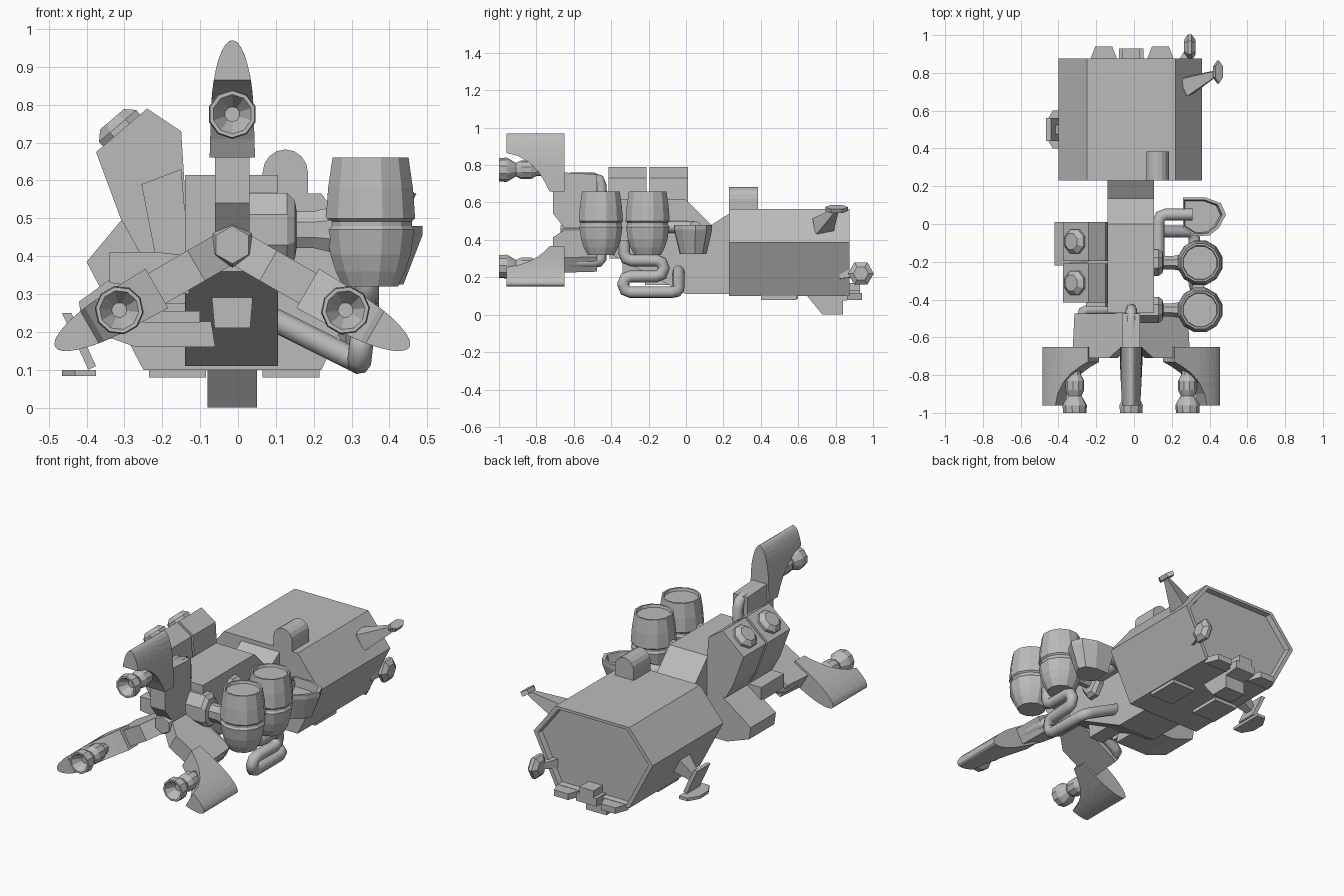
import bpy, bmesh, math
from mathutils import Matrix, Vector

if "Cube" in bpy.data.objects:
    bpy.data.objects.remove(bpy.data.objects["Cube"])

grey = bpy.data.materials.new("hull_grey")
grey.diffuse_color = (0.5, 0.5, 0.5, 1)
grey.use_nodes = True
grey.node_tree.nodes["Principled BSDF"].inputs["Base Color"].default_value = grey.diffuse_color
CX = -0.015          # centre line of the ship
HUB_Z = 0.43         # height of the engine hub


def loft(name, rings, mat=None):
    """Skin a list of equal-length rings and cap both ends."""
    bm = bmesh.new()
    vs = [[bm.verts.new(p) for p in r] for r in rings]
    n = len(vs[0])
    for a, b in zip(vs, vs[1:]):
        for i in range(n):
            bm.faces.new((a[i], a[(i + 1) % n], b[(i + 1) % n], b[i]))
    bm.faces.new(vs[0])
    bm.faces.new(vs[-1])
    if mat:
        bm.transform(mat)
    bmesh.ops.recalc_face_normals(bm, faces=bm.faces)
    me = bpy.data.meshes.new(name)
    bm.to_mesh(me)
    bm.free()
    me.materials.append(grey)
    ob = bpy.data.objects.new(name, me)
    bpy.context.collection.objects.link(ob)
    return ob


def place(axis, u, v, w):
    return {'x': (w, u, v), 'y': (u, w, v), 'z': (u, v, w)}[axis]


def prism(name, pts, axis, a, b, mat=None):
    return loft(name, [[place(axis, u, v, w) for u, v in pts] for w in (a, b)], mat)


def box(name, x0, x1, y0, y1, z0, z1):
    return prism(name, [(x0, y0), (x1, y0), (x1, y1), (x0, y1)], 'z', z0, z1)


def lathe(name, prof, n, axis='z', mat=None):
    """Profile of (position along axis, radius)."""
    ang = [2 * math.pi * (i + 0.5) / n for i in range(n)]
    return loft(name, [[place(axis, r * math.cos(t), r * math.sin(t), w) for t in ang]
                       for w, r in prof], mat)


def tube(name, pts, r, mat=None):
    """Round pipe through points with rounded corners."""
    P = [Vector(p) for p in pts]
    path = [P[0]]
    for a, b, c in zip(P, P[1:], P[2:]):
        p = b + (a - b).normalized() * min(0.04, (a - b).length * 0.48)
        q = b + (c - b).normalized() * min(0.04, (c - b).length * 0.48)
        path += [p, (p + q + 2 * b) / 4, q]
    path.append(P[-1])
    cu = bpy.data.curves.new(name, 'CURVE')
    cu.dimensions = '3D'
    cu.bevel_depth = r
    cu.bevel_resolution = 2
    cu.use_fill_caps = True
    sp = cu.splines.new('POLY')
    sp.points.add(len(path) - 1)
    for s, p in zip(sp.points, path):
        s.co = (*((mat @ p) if mat else p), 1)
    cu.materials.append(grey)
    ob = bpy.data.objects.new(name, cu)
    bpy.context.collection.objects.link(ob)
    bpy.ops.object.select_all(action='DESELECT')
    ob.select_set(True)
    bpy.context.view_layer.objects.active = ob
    bpy.ops.object.convert(target='MESH')


# cargo hold: hexagonal prism with recessed rear door
hexa = [(-0.25, 0.1), (0.22, 0.1), (0.36, 0.385), (0.22, 0.565), (-0.25, 0.565), (-0.4, 0.385)]
loft("cargo_hold", [[(-0.02 + (x + 0.02) * s, y, 0.34 + (z - 0.34) * s) for x, z in hexa]
                    for y, s in ((0.23, 1), (0.875, 1), (0.875, 0.93), (0.845, 0.91))])

# neck with sloping belly
prism("neck", [(-0.47, 0.36), (-0.47, 0.615), (0, 0.615), (0.135, 0.48), (0.23, 0.54),
               (0.23, 0.11), (0, 0.11)], 'x', -0.14, 0.105)
loft("belly_block", [[(CX - w, y, z) for y in (-0.34, -0.12)] + [(CX + w, y, z) for y in (-0.12, -0.34)]
                     for w, z in ((0.047, 0.21), (0.06, 0.36))])

# engine hub with three identical arms
lathe("engine_hub", [(-0.67, 0.05), (-0.65, 0.06), (-0.45, 0.06)], 6, 'y',
      Matrix.Translation((CX, 0, HUB_Z)))


def half_width(r):
    w = 0.06 - 0.03 * (r - 0.23)
    return w * math.sqrt(max(0.0004, 1 - ((r - 0.36) / 0.18) ** 2)) if r > 0.36 else w


for side, deg in (("top", 0), ("right", 120), ("left", -120)):
    M = Matrix.Translation((CX, 0, HUB_Z)) @ Matrix.Rotation(math.radians(deg), 4, 'Y')
    prism(side + "_engine_arm", [(-0.71, 0.11), (-0.71, 0.235), (-0.65, 0.235), (-0.65, 0.33),
                                 (-0.475, 0.32), (-0.475, 0.02), (-0.64, 0.02)],
          'x', -0.046, 0.046, M)
    tube(side + "_arm_pipe", [(0, -0.62, 0.3), (0, -0.455, 0.3), (0, -0.45, 0.1)], 0.03, M)
    # fin: rounded outer edge, curved cut on the lower front
    rings = []
    for y, r0 in ((-0.96, 0.435), (-0.9, 0.42), (-0.84, 0.385), (-0.79, 0.335),
                  (-0.755, 0.28), (-0.73, 0.23), (-0.65, 0.23)):
        rs = [r0 + (0.54 - r0) * math.sin(i * math.pi / 18) for i in range(10)]
        rings.append([(-half_width(r), y, r) for r in rs] +
                     [(half_width(r), y, r) for r in reversed(rs)])
    loft(side + "_engine_fin", rings, M)
    lathe(side + "_nozzle", [(-0.72, 0.03), (-0.8, 0.034), (-0.83, 0.05), (-0.88, 0.05),
                             (-0.91, 0.036), (-0.945, 0.058), (-0.96, 0.065), (-1, 0.062),
                             (-1, 0.052), (-0.95, 0.02)], 10, 'y',
          M @ Matrix.Translation((0, 0, 0.345)))

# fuel barrels with couplings to the neck
for i, y in enumerate((-0.455, -0.205)):
    lathe(f"barrel_{i}", [(0.32, 0.075), (0.36, 0.095), (0.405, 0.11), (0.47, 0.12), (0.48, 0.113),
                          (0.492, 0.113), (0.5, 0.122), (0.58, 0.116), (0.66, 0.104),
                          (0.66, 0.094), (0.645, 0.09)], 12, 'z',
          Matrix.Translation((0.35, y, 0)))
    lathe(f"coupling_{i}", [(0.02, 0.1), (0.13, 0.1), (0.15, 0.08), (0.155, 0.05),
                            (0.2, 0.05), (0.26, 0.065)], 8, 'x',
          Matrix.Translation((0, y, 0.47)) @ Matrix.Diagonal((1, 0.75, 1.05, 1)))

# intake scoop and its feed pipe
scoop = [(0.26, 0.14), (0.38, 0.14), (0.46, 0.11), (0.487, 0.05), (0.45, -0.02), (0.4, -0.06),
         (0.33, -0.065), (0.26, -0.02)]
loft("scoop", [[(0.32 + (x - 0.32) * s, 0.04 + (y - 0.04) * s, z) for x, y in scoop]
               for z, s in ((0.325, 0.7), (0.455, 1), (0.48, 1), (0.48, 0.88), (0.43, 0.82))])
tube("scoop_pipe", [(0.13, -0.24, 0.47), (0.13, 0.05, 0.47), (0.31, 0.05, 0.47)], 0.032)

# serpentine coolant pipe
tube("coolant_pipe", [(0.34, -0.33, 0.4), (0.34, -0.33, 0.29), (0.34, -0.12, 0.29),
                      (0.34, -0.12, 0.205), (0.33, -0.335, 0.205), (0.32, -0.335, 0.12),
                      (0.32, -0.04, 0.12), (0.08, -0.04, 0.24)], 0.032)

# tilted twin radiators with round caps on the left
tilt = Vector((-0.65, 0, 0.76)).to_track_quat('Z', 'Y').to_matrix().to_4x4()
for i, (a, b) in enumerate(((-0.415, -0.21), (-0.195, 0.01))):
    prism(f"radiator_{i}", [(-0.375, 0.675), (-0.24, 0.79), (-0.15, 0.73), (-0.13, 0.41),
                            (-0.26, 0.41), (-0.31, 0.5)], 'y', a, b)
    lathe(f"radiator_cap_{i}", [(-0.01, 0.07), (0.012, 0.07), (0.035, 0.045)], 8, 'z',
          Matrix.Translation((-0.31, (a + b) / 2, 0.735)) @ tilt)
prism("radiator_bracket", [(-0.255, 0.59), (-0.15, 0.63), (-0.13, 0.4), (-0.22, 0.41)],
      'y', -0.44, -0.4)

# side locker below the radiators, with ribs
prism("side_locker", [(-0.1, 0.41), (-0.24, 0.41), (-0.42, 0.28), (-0.41, 0.21),
                      (-0.27, 0.16), (-0.06, 0.16)], 'y', -0.22, 0.01)
for i in range(2):
    box(f"locker_rib_{i}", -0.25, -0.1, -0.3, -0.2, 0.225 + 0.05 * i, 0.255 + 0.05 * i)
prism("locker_shelf", [(-0.34, 0.41), (-0.13, 0.41), (-0.13, 0.3), (-0.34, 0.33)], 'y', -0.41, -0.2)

# arched hatch on the roof
prism("roof_hatch", [(0.065, 0.55)] + [(0.125 - 0.06 * math.cos(t * math.pi / 8),
                                        0.62 + 0.062 * math.sin(t * math.pi / 8))
                                       for t in range(9)] + [(0.185, 0.55)], 'y', 0.23, 0.385)

# skids, rear pads and keel hook
for i, x in enumerate((-0.16, 0.14)):
    box(f"skid_{i}", x - 0.075, x + 0.075, 0.4, 0.59, 0.08, 0.11)
    prism(f"rear_pad_{i}", [(x - 0.075, 0.86), (x + 0.075, 0.86), (x + 0.045, 0.94),
                            (x - 0.045, 0.94)], 'z', 0.08, 0.115)
prism("keel_hook", [(0.64, 0.11), (0.73, 0), (0.84, 0), (0.84, 0.075), (0.93, 0.085),
                    (0.93, 0.13), (0.84, 0.13)], 'x', -0.08, 0.05)
box("rear_latch", -0.06, 0.03, 0.84, 0.93, 0.1, 0.17)


def strut(name, a, b, ra, rb):
    """Tapered four-sided bar between two points."""
    a, b = Vector(a), Vector(b)
    q = (b - a).to_track_quat('Z', 'Y').to_matrix().to_4x4()
    lathe(name, [(0, ra), ((b - a).length, rb)], 4, 'z', Matrix.Translation(a) @ q)


# right sensor, rear hexagonal sensor, left sensor foot
strut("right_sensor_strut", (0.28, 0.73, 0.47), (0.44, 0.8, 0.555), 0.07, 0.018)
lathe("right_sensor_plate", [(-0.012, 0.06), (0.012, 0.06)], 6, 'z',
      Matrix.Translation((0.445, 0.805, 0.565)) @ Matrix.Rotation(0.5, 4, 'Y')
      @ Matrix.Diagonal((0.45, 1, 1, 1)))
strut("rear_sensor_strut", (0.25, 0.83, 0.22), (0.29, 0.93, 0.22), 0.04, 0.02)
lathe("rear_sensor_plate", [(0.265, 0.04), (0.285, 0.069), (0.305, 0.069), (0.325, 0.04)], 6, 'x',
      Matrix.Translation((0, 0.935, 0.22)) @ Matrix.Rotation(math.pi / 6, 4, 'X'))
strut("left_sensor_strut", (-0.3, 0.5, 0.25), (-0.42, 0.5, 0.17), 0.07, 0.025)
prism("left_sensor_plate", [(-0.465, 0.25), (-0.44, 0.25), (-0.375, 0.11), (-0.395, 0.1)],
      'y', 0.44, 0.56)
prism("left_sensor_foot", [(-0.465, 0.46), (-0.43, 0.4), (-0.375, 0.4), (-0.375, 0.6),
                           (-0.43, 0.6), (-0.465, 0.54)], 'z', 0.083, 0.1)
